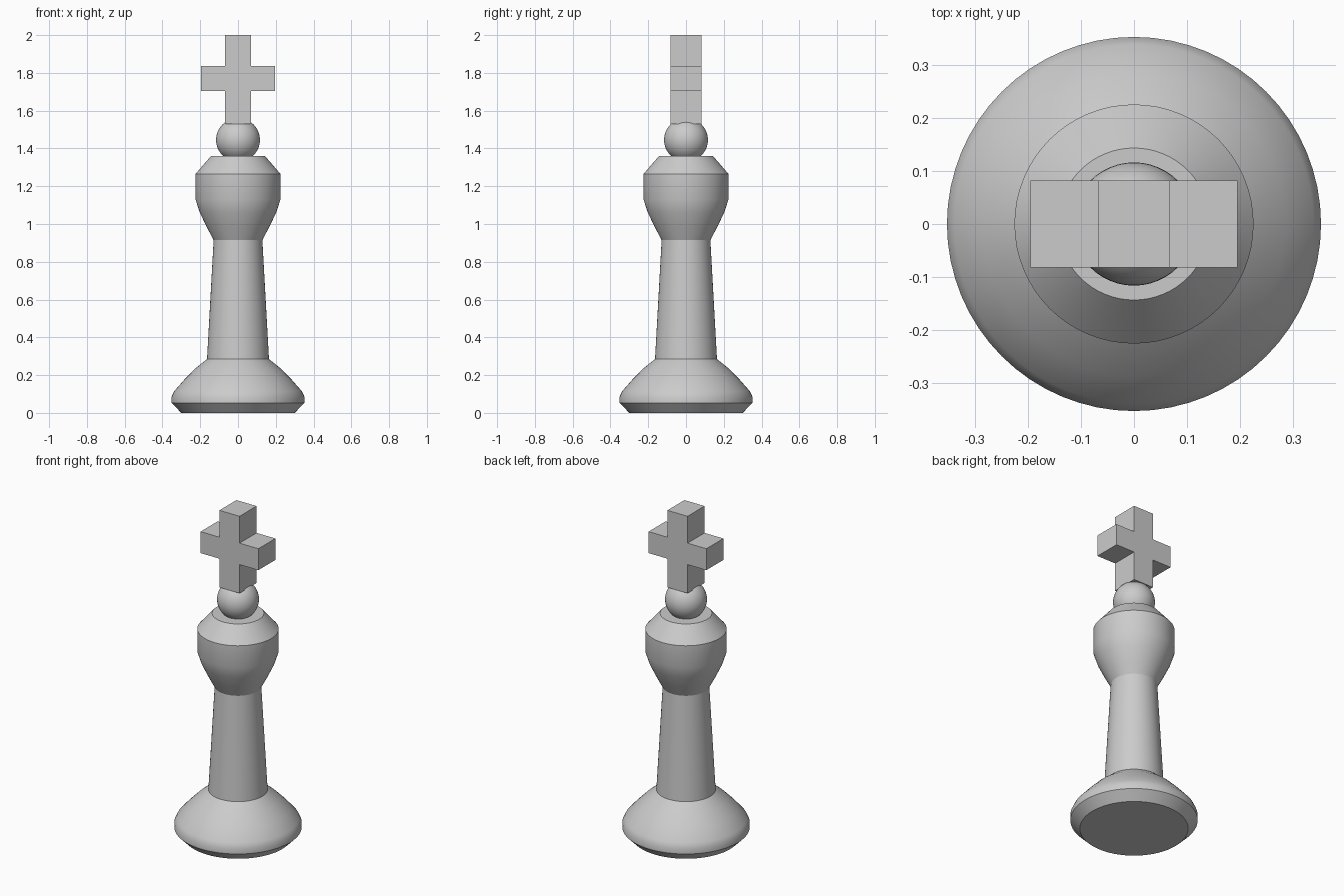
import bpy, bmesh, math

cube = bpy.data.objects.get("Cube")
if cube:
    bpy.data.objects.remove(cube, do_unlink=True)

SIDES = 64

grey = bpy.data.materials.new("light grey")
grey.use_nodes = True
grey.diffuse_color = (0.6, 0.6, 0.6, 1)
grey.node_tree.nodes["Principled BSDF"].inputs["Base Color"].default_value = (0.6, 0.6, 0.6, 1)


def finish(name, bm, smooth=True):
    """Turn a bmesh into a named, coloured object."""
    bmesh.ops.recalc_face_normals(bm, faces=bm.faces)
    mesh = bpy.data.meshes.new(name)
    bm.to_mesh(mesh)
    bm.free()
    mesh.materials.append(grey)
    obj = bpy.data.objects.new(name, mesh)
    bpy.context.collection.objects.link(obj)
    if smooth:
        bpy.ops.object.select_all(action='DESELECT')
        obj.select_set(True)
        bpy.context.view_layer.objects.active = obj
        bpy.ops.object.shade_smooth_by_angle(angle=math.radians(35))
    return obj


def turned(name, profile):
    """Lathe a (radius, height) profile around z and cap both ends."""
    bm = bmesh.new()
    rings = []
    for r, z in profile:
        rings.append([bm.verts.new((r * math.cos(a), r * math.sin(a), z))
                      for a in (math.tau * i / SIDES for i in range(SIDES))])
    for low, high in zip(rings, rings[1:]):
        for i in range(SIDES):
            j = (i + 1) % SIDES
            bm.faces.new((low[i], low[j], high[j], high[i]))
    bm.faces.new(rings[0][::-1])
    bm.faces.new(rings[-1])
    return finish(name, bm)


# Turned body
turned("base", [(0.30, 0), (0.352, 0.053), (0.352, 0.085), (0.338, 0.115),
                (0.285, 0.175), (0.225, 0.236), (0.164, 0.285)])
turned("column", [(0.164, 0.285), (0.129, 0.915)])
turned("head", [(0.129, 0.915), (0.166, 0.985), (0.202, 1.06),
                (0.225, 1.13), (0.225, 1.265), (0.143, 1.36)])

# Ball on top of the head
bm = bmesh.new()
bmesh.ops.create_uvsphere(bm, u_segments=48, v_segments=24, radius=0.116)
bmesh.ops.translate(bm, verts=bm.verts, vec=(0, 0, 1.445))
finish("ball", bm)

# Cross: right half of the outline, mirrored, then extruded front to back
half = [(0.068, 1.53), (0.068, 1.705), (0.195, 1.705),
        (0.195, 1.836), (0.068, 1.836), (0.068, 2.0)]
outline = half + [(-x, z) for x, z in reversed(half)]
bm = bmesh.new()
front = bm.faces.new([bm.verts.new((x, -0.082, z)) for x, z in outline])
extruded = bmesh.ops.extrude_face_region(bm, geom=[front], use_keep_orig=True)
bmesh.ops.translate(bm, vec=(0, 0.164, 0),
                    verts=[g for g in extruded["geom"] if isinstance(g, bmesh.types.BMVert)])
finish("cross", bm, smooth=False)
